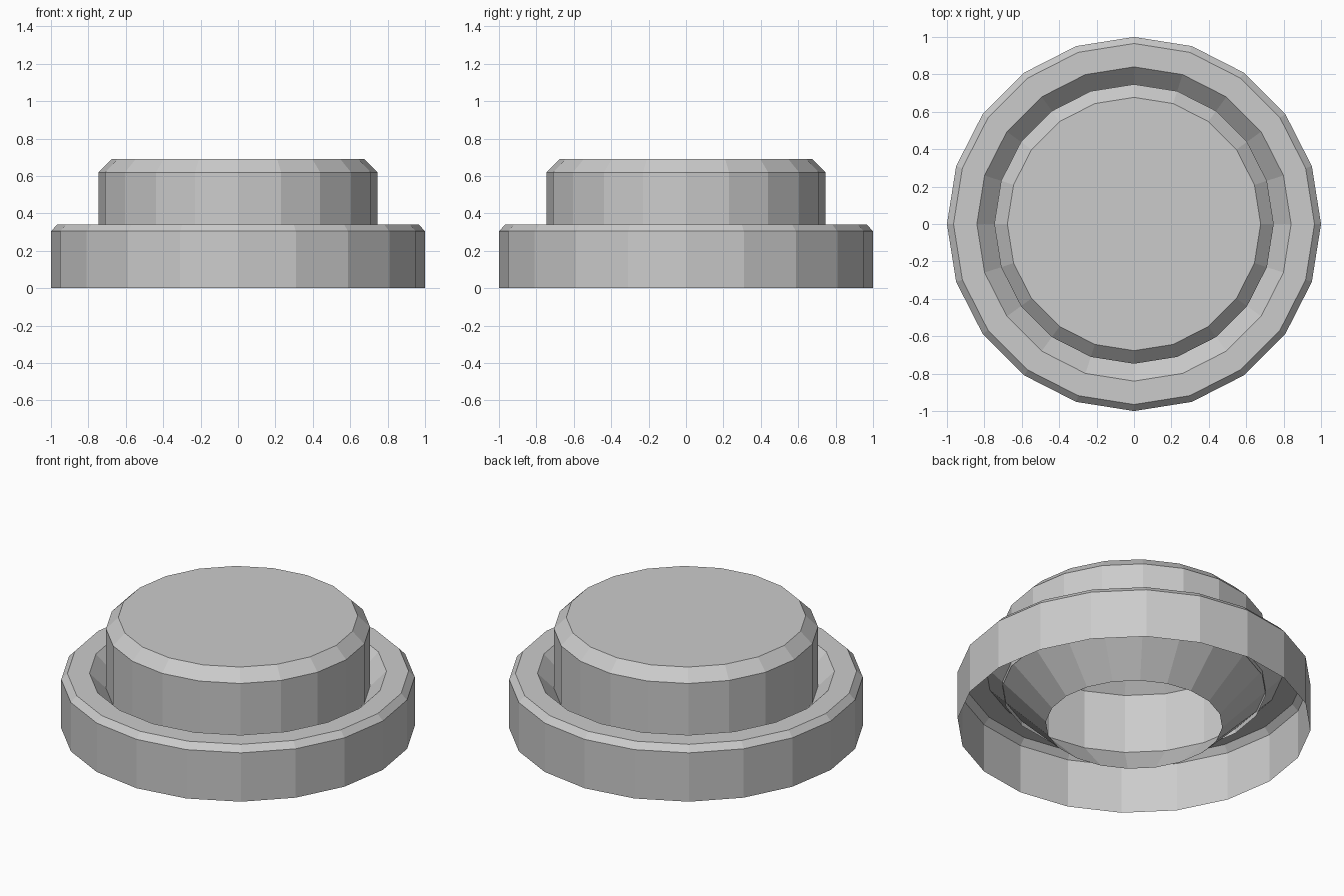
import bpy, bmesh
from math import cos, sin, tau

if "Cube" in bpy.data.objects:
    bpy.data.objects.remove(bpy.data.objects["Cube"])

SIDES = 20


def lathe(name, profile, cap_end=False):
    """Revolve a (radius, z) profile into a faceted open shell."""
    bm = bmesh.new()
    rings = [[bm.verts.new((r * cos(tau * i / SIDES), r * sin(tau * i / SIDES), z))
              for i in range(SIDES)] for r, z in profile]
    for a, b in zip(rings, rings[1:]):
        for i in range(SIDES):
            j = (i + 1) % SIDES
            bm.faces.new((a[i], a[j], b[j], b[i]))
    if cap_end:
        bm.faces.new(rings[-1])
    mesh = bpy.data.meshes.new(name)
    bm.to_mesh(mesh)
    bm.free()
    obj = bpy.data.objects.new(name, mesh)
    bpy.context.collection.objects.link(obj)
    return obj


# Outer housing: wall, chamfer, flat rim, then a funnel sloping down inside
lathe("housing_ring", [(1.0, 0.0), (1.0, 0.305), (0.965, 0.342),
                       (0.84, 0.342), (0.5, 0.0)])

# Push button: hollow cap with chamfered top, sunk slightly through the funnel
lathe("button_cap", [(0.747, 0.22), (0.747, 0.62), (0.677, 0.69)], cap_end=True)
